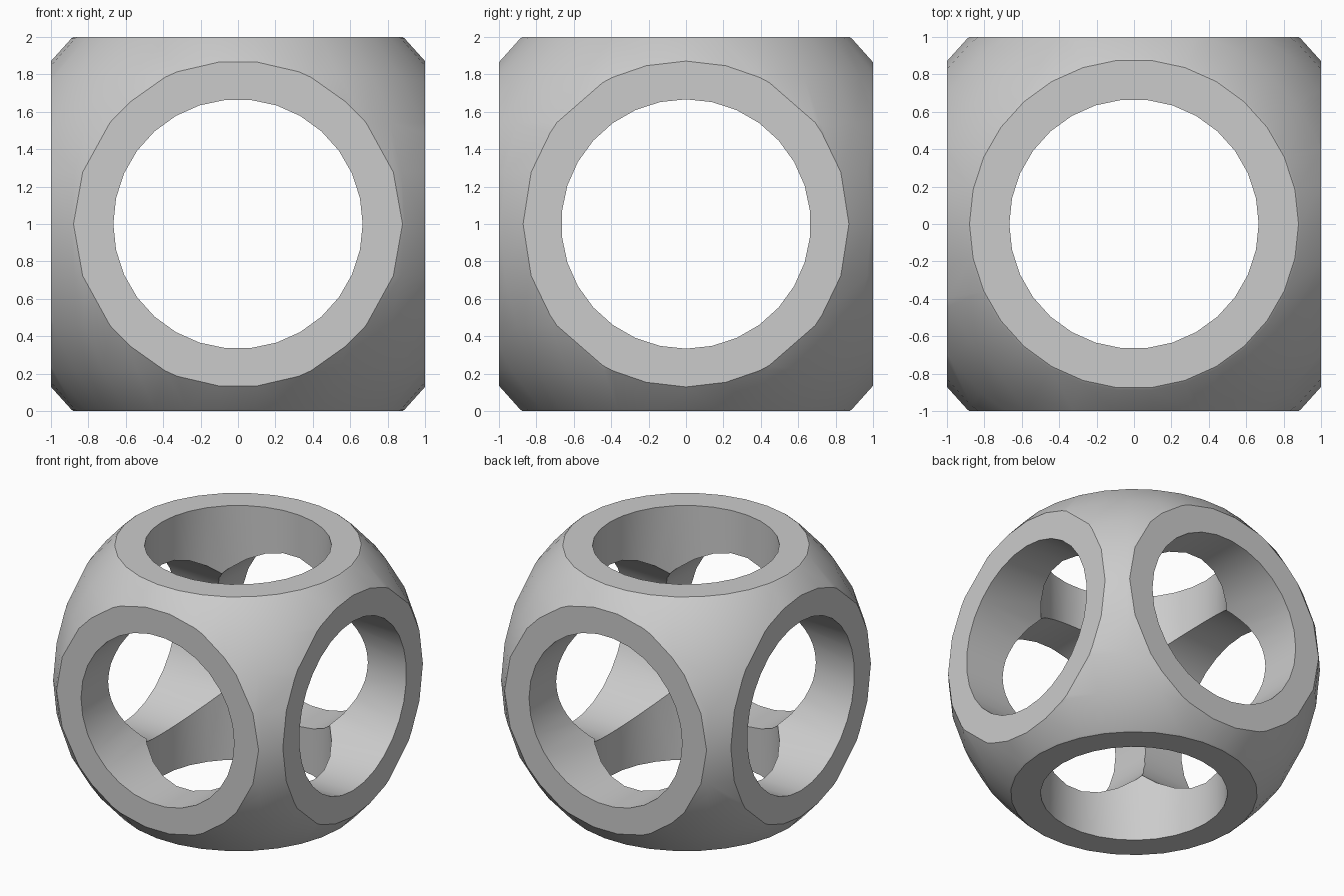
import bpy, bmesh, math

if "Cube" in bpy.data.objects:
    bpy.data.objects.remove(bpy.data.objects["Cube"])

SIDES, RINGS = 30, 15
BALL_R, HOLE_R = 4 / 3, 2 / 3

grey = bpy.data.materials.new("light grey")
grey.diffuse_color = (0.6, 0.6, 0.6, 1)
grey.use_nodes = True
grey.node_tree.nodes["Principled BSDF"].inputs["Base Color"].default_value = grey.diffuse_color


def faceted_ball(name):
    """Sphere of stacked rings, flat at both poles."""
    bm = bmesh.new()
    rings = []
    for i in range(RINGS):
        phi = math.pi * (i + 0.5) / RINGS
        r, z = BALL_R * math.sin(phi), BALL_R * math.cos(phi)
        rings.append([bm.verts.new((r * math.cos(2 * math.pi * k / SIDES),
                                    r * math.sin(2 * math.pi * k / SIDES),
                                    z + 1)) for k in range(SIDES)])
    for a, b in zip(rings, rings[1:]):
        for k in range(SIDES):
            n = (k + 1) % SIDES
            bm.faces.new((a[k], b[k], b[n], a[n]))
    bm.faces.new(rings[0])
    bm.faces.new(rings[-1][::-1])
    bmesh.ops.recalc_face_normals(bm, faces=bm.faces)
    mesh = bpy.data.meshes.new(name)
    bm.to_mesh(mesh)
    bm.free()
    obj = bpy.data.objects.new(name, mesh)
    bpy.context.collection.objects.link(obj)
    return obj


def hole_cutter(name, rotation):
    """Long cylinder through the centre, first vertex on its local x axis."""
    bpy.ops.mesh.primitive_cylinder_add(vertices=SIDES, radius=HOLE_R, depth=3)
    obj = bpy.context.object
    obj.name = name
    # turn so a vertex lies on x, then aim along the wanted axis
    for v in obj.data.vertices:
        v.co.x, v.co.y = v.co.y, -v.co.x
    obj.location = (0, 0, 1)
    obj.rotation_euler = rotation
    return obj


# Cube that gives the six flat rims
bpy.ops.mesh.primitive_cube_add(size=2, location=(0, 0, 1))
body = bpy.context.object
body.name = "pierced_ball_body"

# Rounding ball and the three through holes
q = math.pi / 2
cutters = [(faceted_ball("rounding_ball"), 'INTERSECT'),
           (hole_cutter("vertical_hole", (0, 0, 0)), 'DIFFERENCE'),
           (hole_cutter("front_back_hole", (q, 0, 0)), 'DIFFERENCE'),
           (hole_cutter("side_hole", (0, q, 0)), 'DIFFERENCE')]

bpy.ops.object.select_all(action='DESELECT')
body.select_set(True)
bpy.context.view_layer.objects.active = body
for cutter, operation in cutters:
    mod = body.modifiers.new(cutter.name, 'BOOLEAN')
    mod.operation, mod.solver, mod.object = operation, 'EXACT', cutter
    bpy.ops.object.modifier_apply(modifier=mod.name)
for cutter, _ in cutters:
    bpy.data.objects.remove(cutter)

# One colour, smooth curves with sharp rims
body.data.materials.clear()
body.data.materials.append(grey)
bpy.ops.object.shade_smooth_by_angle(angle=math.radians(25))
